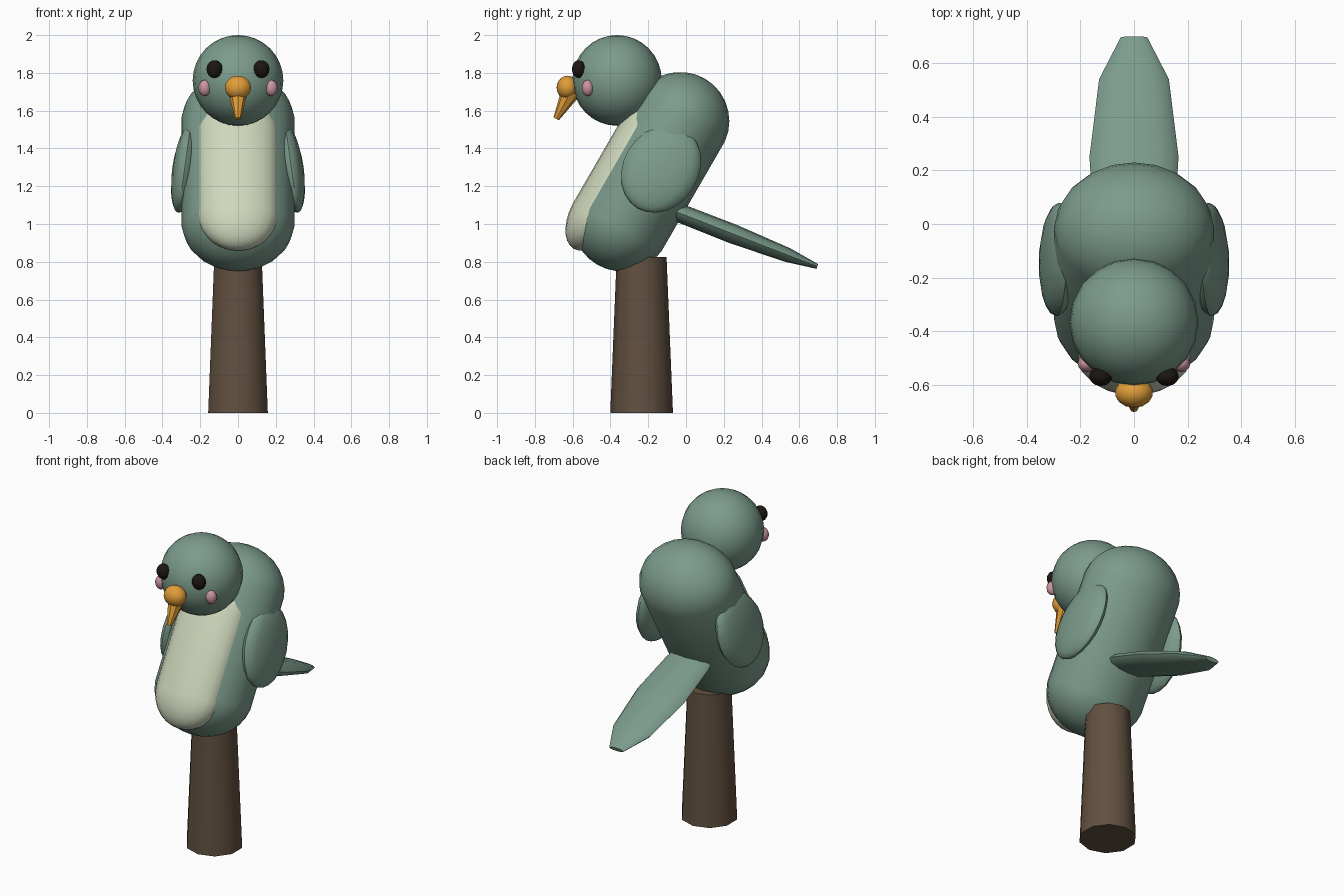
import bpy, bmesh
from math import radians, sin, cos, tau
from mathutils import Matrix, Vector, Euler

if "Cube" in bpy.data.objects:
    bpy.data.objects.remove(bpy.data.objects["Cube"])


def material(name, rgb):
    m = bpy.data.materials.new(name)
    m.diffuse_color = (*rgb, 1)
    m.use_nodes = True
    m.node_tree.nodes["Principled BSDF"].inputs["Base Color"].default_value = m.diffuse_color
    return m


GREEN = material("green", (0.20, 0.33, 0.26))
CREAM = material("cream", (0.62, 0.68, 0.50))
BROWN = material("brown", (0.12, 0.08, 0.05))
ORANGE = material("orange", (0.75, 0.34, 0.04))
DARK = material("dark", (0.012, 0.008, 0.006))
PINK = material("pink", (0.60, 0.30, 0.35))


def finish(name, bm, mat, angle=40):
    bmesh.ops.recalc_face_normals(bm, faces=bm.faces)
    mesh = bpy.data.meshes.new(name)
    bm.to_mesh(mesh)
    bm.free()
    mesh.materials.append(mat)
    ob = bpy.data.objects.new(name, mesh)
    bpy.context.collection.objects.link(ob)
    bpy.ops.object.select_all(action='DESELECT')
    ob.select_set(True)
    bpy.context.view_layer.objects.active = ob
    bpy.ops.object.shade_smooth_by_angle(angle=radians(angle))
    return ob


def capsule(name, loc, radii, mat, half=0.0, rot=(0, 0, 0), segs=20, rings=15):
    """Ellipsoid whose two halves are pulled apart along local z."""
    bm = bmesh.new()
    bmesh.ops.create_uvsphere(bm, u_segments=segs, v_segments=rings, radius=1)
    for v in bm.verts:
        side = 1 if v.co.z > 0 else -1
        v.co = Vector([c * r for c, r in zip(v.co, radii)])
        v.co.z += side * half
    r = Euler([radians(a) for a in rot]).to_matrix().to_4x4()
    bm.transform(Matrix.Translation(loc) @ r)
    return finish(name, bm, mat)


def cone(name, start, end, r1, r2, sides, mat):
    """Truncated cone between two points."""
    a, b = Vector(start), Vector(end)
    d = b - a
    bm = bmesh.new()
    bmesh.ops.create_cone(bm, cap_ends=True, segments=sides,
                          radius1=r1, radius2=r2, depth=d.length)
    r = Vector((0, 0, 1)).rotation_difference(d).to_matrix().to_4x4()
    bm.transform(Matrix.Translation((a + b) / 2) @ r)
    return finish(name, bm, mat)


# Perch post
cone("perch_post", (0, -0.235, 0), (0, -0.235, 0.825), 0.166, 0.132, 10, BROWN)

# Leaning body, belly patch and head
capsule("body", (0, -0.185, 1.277), (0.30, 0.26, 0.26), GREEN, 0.309, (-30, 0, 0))
capsule("belly", (0, -0.364, 1.267), (0.215, 0.125, 0.22), CREAM, 0.24, (-30, 0, 0))
capsule("head", (0, -0.365, 1.76), (0.24, 0.237, 0.24), GREEN, rings=16)

# Paired wings, eyes and cheeks
for side, s in (("right", 1), ("left", -1)):
    capsule(side + "_wing", (s * 0.283, -0.132, 1.292), (0.065, 0.20, 0.245),
            GREEN, rot=(-30, -8 * s, 0), segs=16, rings=12)
    capsule(side + "_eye", (s * 0.124, -0.568, 1.82), (0.043, 0.036, 0.047),
            DARK, segs=12, rings=8)
    capsule(side + "_cheek", (s * 0.176, -0.52, 1.72), (0.034, 0.032, 0.043),
            PINK, segs=12, rings=8)

# Beak with hooked tip
capsule("beak_base", (0, -0.628, 1.722), (0.071, 0.057, 0.063), ORANGE,
        segs=14, rings=10)
cone("beak_tip", (0, -0.61, 1.70), (0, -0.687, 1.557), 0.052, 0.016, 8, ORANGE)

# Tail: elliptical sections (y, z, half width, half thickness)
sections = [(-0.15, 1.10, 0.12, 0.045), (0.0, 1.045, 0.15, 0.05),
            (0.25, 0.947, 0.166, 0.052), (0.54, 0.835, 0.13, 0.038),
            (0.695, 0.775, 0.05, 0.013)]
bm = bmesh.new()
N = 12
up = Vector((0, sin(radians(21)), cos(radians(21))))
loops = []
for y, z, w, t in sections:
    loops.append([bm.verts.new(Vector((w * cos(tau * i / N), y, z))
                               + up * t * sin(tau * i / N)) for i in range(N)])
for a, b in zip(loops, loops[1:]):
    for i in range(N):
        j = (i + 1) % N
        bm.faces.new((a[i], a[j], b[j], b[i]))
bm.faces.new(loops[0])
bm.faces.new(loops[-1])
finish("tail", bm, GREEN)
